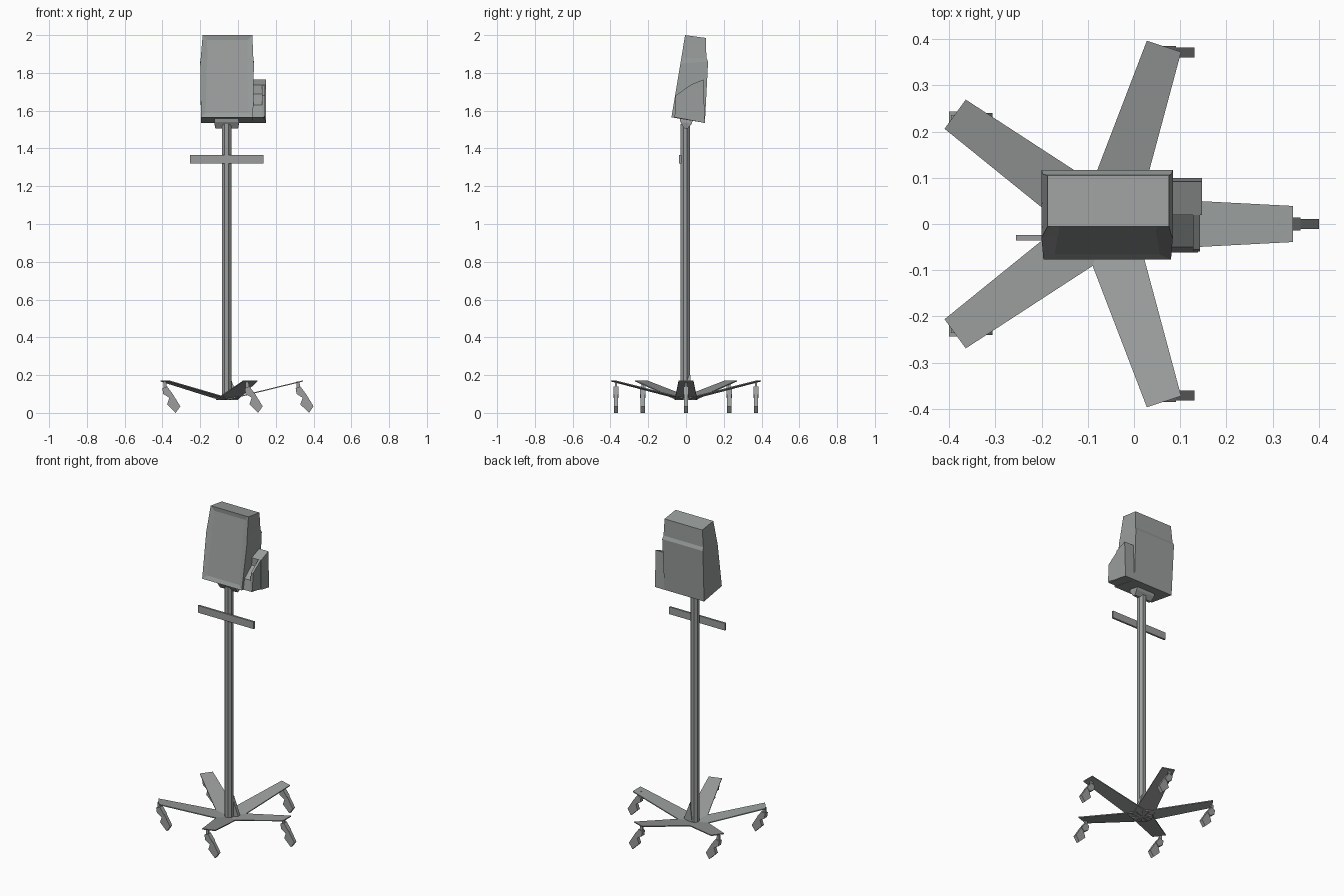
import bpy, bmesh, math
from mathutils import Matrix, Vector

old = bpy.data.objects.get("Cube")
if old:
    bpy.data.objects.remove(old)

# One grey material
grey = bpy.data.materials.new("grey")
grey.use_nodes = True
colour = (0.32, 0.34, 0.33, 1)
grey.diffuse_color = colour
grey.node_tree.nodes["Principled BSDF"].inputs["Base Color"].default_value = colour

POLE_X = -0.06


def loft(name, rings, place=None, edit=None):
    """Bridge equal rings of points into a closed flat-faced solid."""
    bm = bmesh.new()
    loops = [[bm.verts.new(p) for p in ring] for ring in rings]
    n = len(loops[0])
    for a, b in zip(loops, loops[1:]):
        for i in range(n):
            j = (i + 1) % n
            bm.faces.new((a[i], a[j], b[j], b[i]))
    bm.faces.new(loops[0])
    bm.faces.new(loops[-1])
    bmesh.ops.recalc_face_normals(bm, faces=bm.faces)
    if edit:
        edit(bm)
    mesh = bpy.data.meshes.new(name)
    bm.to_mesh(mesh)
    bm.free()
    mesh.materials.append(grey)
    obj = bpy.data.objects.new(name, mesh)
    bpy.context.collection.objects.link(obj)
    if place:
        obj.matrix_world = place
    return obj


def slab(front, back, x0, x1):
    """Four-cornered ring from a front and a back (y, z) point."""
    return [(x0, *front), (x1, *front), (x1, *back), (x0, *back)]


def side_profile(points, y):
    return [(x, y, z) for x, z in points]


# Pole
def circle(z, r=0.027, sides=8):
    turns = [2 * math.pi * (i + 0.5) / sides for i in range(sides)]
    return [(POLE_X + r * math.cos(t), -0.004 + r * math.sin(t), z) for t in turns]


loft("pole", [circle(0.07), circle(1.53)])

# Five rising arms, each with a trailing caster
def arm_ring(r, half, z, thick=0.006):
    return [(r, -half, z), (r, half, z), (r, half, z - thick), (r, -half, z - thick)]


fork = [(-0.025, 0.13), (0.0, 0.14), (0.03, 0.10), (0.012, 0.08), (-0.02, 0.10)]
wheel = [(0.012, 0.08), (0.03, 0.10), (0.07, 0.035), (0.046, 0.0), (0.0, 0.045)]
stem = [(-0.02, 0.165), (-0.005, 0.165), (0.0, 0.13), (-0.02, 0.125)]
for k in range(5):
    turn = math.radians(72 * k)
    place = Matrix.Translation((POLE_X, 0, 0)) @ Matrix.Rotation(turn, 4, "Z")
    loft(f"base_arm_{k + 1}", [arm_ring(0, 0.06, 0.073), arm_ring(0.404, 0.039, 0.172)], place)
    spot = Matrix.Translation(place @ Vector((0.39, 0, 0)))
    for part, shape, half in (("fork", fork, 0.014), ("wheel", wheel, 0.011), ("stem", stem, 0.006)):
        loft(f"caster_{part}_{k + 1}",
             [side_profile(shape, -half), side_profile(shape, half)], spot)

# Small brace at the foot of the pole
brace = [(-0.045, 0.2), (0.0, 0.08), (-0.06, 0.07)]
loft("pole_brace", [side_profile(brace, 0.005), side_profile(brace, 0.025)])

# Cross handle
loft("handle", [slab((-0.036, z), (-0.024, z), -0.255, 0.135) for z in (1.32, 1.365)])

# Leaning head with a ledge on the back and a sunken front panel
def sink_front(bm):
    faces = [f for f in bm.faces if f.normal.y < -0.7]
    bmesh.ops.inset_region(bm, faces=faces, thickness=0.035, depth=-0.007)


loft("head", [
    slab((-0.077, 1.565), (0.1, 1.535), -0.196, 0.08),
    slab((-0.0295, 1.85), (0.117, 1.86), -0.2, 0.084),
    slab((-0.0245, 1.88), (0.108, 1.88), -0.197, 0.081),
    slab((-0.005, 2.0), (0.105, 1.985), -0.187, 0.076),
], edit=sink_front)

# Neck wedge under the head
loft("neck", [
    slab((-0.036, 1.57), (0.04, 1.56), -0.125, 0.0),
    slab((-0.03, 1.54), (0.03, 1.53), -0.125, 0.005),
    slab((-0.008, 1.505), (0.008, 1.505), -0.12, 0.0),
])

# Side holder: tall back block and lower front block
def holder(name, profile, x0, x1):
    loft(name, [[(x, y, z) for y, z in profile] for x in (x0, x1)])


holder("holder_back", [(0.02, 1.55), (0.1, 1.535), (0.092, 1.765), (0.02, 1.735)], 0.07, 0.147)
holder("holder_front", [(-0.062, 1.565), (0.022, 1.55), (0.022, 1.69), (-0.05, 1.63)], 0.07, 0.138)
holder("holder_side", [(-0.06, 1.57), (0.022, 1.55), (0.022, 1.735), (-0.055, 1.68)], 0.128, 0.143)
